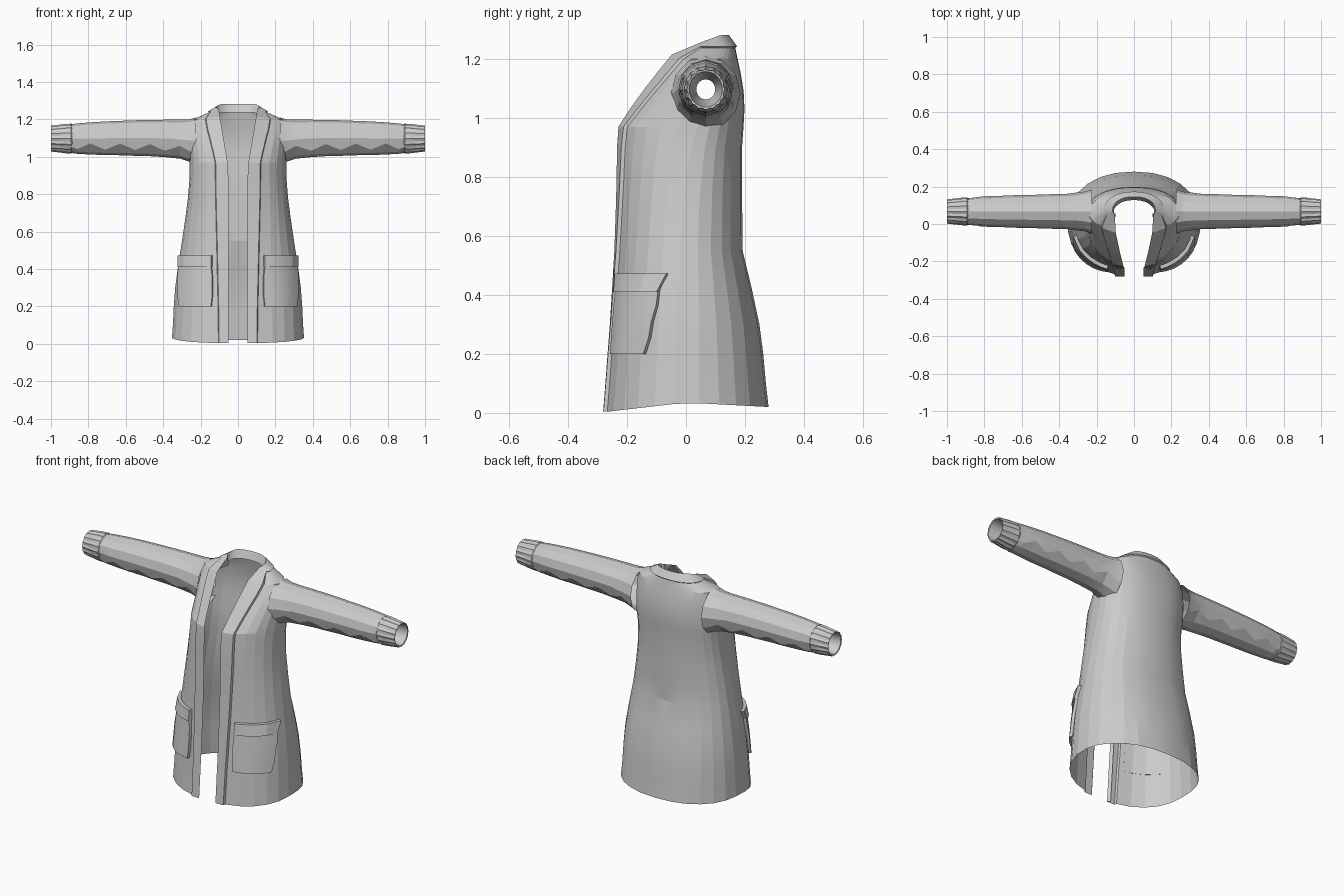
import bpy, bmesh, math
from mathutils import Vector

if "Cube" in bpy.data.objects:
    bpy.data.objects.remove(bpy.data.objects["Cube"])

wool = bpy.data.materials.new("grey wool")
wool.use_nodes = True
COLOR = (0.6, 0.6, 0.6, 1)
wool.diffuse_color = COLOR
wool.node_tree.nodes["Principled BSDF"].inputs["Base Color"].default_value = COLOR

# Body sections: height, half width, front y, widest y, back y, front edge x
SECTIONS = [
    (0.00, .355, -.275, .00, .28, .105), (0.20, .345, -.260, .00, .262, .107),
    (0.33, .335, -.250, .00, .245, .11), (0.55, .300, -.237, .00, .192, .115),
    (0.75, .270, -.230, .00, .19, .12), (0.90, .258, -.228, .02, .19, .122),
    (0.97, .258, -.222, .04, .195, .123), (1.06, .258, -.155, .05, .20, .143),
    (1.14, .258, -.085, .05, .188, .165), (1.20, .240, -.030, .055, .175, .175),
    (1.238, .155, .030, .07, .167, .14)]
LEVELS = [0, .1, .2, .3, .42, .55, .67, .78, .9, .97, 1.03, 1.09, 1.15, 1.2, 1.238]
POWER, SEGS = 2.25, 12


def section(z):
    for lo, hi in zip(SECTIONS, SECTIONS[1:]):
        if z <= hi[0]:
            f = (z - lo[0]) / (hi[0] - lo[0])
            return [p + (q - p) * f for p, q in zip(lo, hi)]
    return SECTIONS[-1]


def depth(x, a):
    return max(0, 1 - (x / a) ** POWER) ** (1 / POWER)


def front_point(x, z, out=0):
    """Point on the front of the body, pushed outwards by a distance."""
    _, a, yf, cy, _, _ = section(z)
    x = min(x, a * 0.985)
    d = depth(x, a)
    n = Vector((x / a ** 2, -d / (cy - yf), 0)).normalized()
    return Vector((x, cy - (cy - yf) * d, z)) + n * out


def body_ring(z):
    """Half ring running from the centre back to the front edge."""
    _, a, yf, cy, yb, xe = section(z)
    end = math.pi - math.asin((xe / a) ** (POWER / 2))
    ring = []
    for i in range(SEGS + 1):
        t = end * i / SEGS
        c, s = math.cos(t), max(0, math.sin(t))
        d = abs(c) ** (2 / POWER)
        y = cy + (yb - cy if c > 0 else yf - cy) * d
        lift = (.035 - (.015 if c > 0 else .032) * d) * max(0, 1 - z / .1)
        ring.append(Vector((a * s ** (2 / POWER), y, z + lift)))
    return ring


def loft(bm, rows, closed=False):
    verts = [[bm.verts.new(p) for p in row] for row in rows]
    n = len(rows[0])
    for r, s in zip(verts, verts[1:]):
        for i in range(n if closed else n - 1):
            j = (i + 1) % n
            bm.faces.new((r[i], r[j], s[j], s[i]))
    return verts


def finish(name, bm, angle=12):
    """Make a mirrored object with soft shading below the given angle."""
    bmesh.ops.recalc_face_normals(bm, faces=bm.faces)
    mesh = bpy.data.meshes.new(name)
    bm.to_mesh(mesh)
    bm.free()
    mesh.materials.append(wool)
    ob = bpy.data.objects.new(name, mesh)
    bpy.context.collection.objects.link(ob)
    mod = ob.modifiers.new("mirror", 'MIRROR')
    mod.merge_threshold = 0.0005
    bpy.ops.object.select_all(action='DESELECT')
    ob.select_set(True)
    bpy.context.view_layer.objects.active = ob
    bpy.ops.object.shade_smooth_by_angle(angle=math.radians(angle))
    return ob


# Body shell with open armholes
rings = [body_ring(z) for z in LEVELS]
bm = bmesh.new()
loft(bm, rings)
holes = []
for f in bm.faces:
    c = f.calc_center_median()
    if c.x > .2 and math.hypot(c.y - .065, c.z - 1.09) < .075:
        holes.append(f)
bmesh.ops.delete(bm, geom=holes, context='FACES')
finish("body", bm)

# Front band running up each edge and round the neck as a collar
rows = []


def band_row(outer, inner, lift, lining):
    rows.append([outer, outer + lift, inner, inner + lining])


for ring, z in zip(rings[:-1], LEVELS):
    f = max(0, (z - .95) / .25)
    inner = Vector((.052 + .045 * f, section(z)[2] - .006 - .012 * f, ring[-1].z + .015 * f))
    band_row(ring[-1], inner, Vector((-.004, -.013, .004 * f)), Vector((.012, .016, 0)))
for p in reversed(rings[-1]):
    back = max(0, min(1, (p.y - .05) / .08))
    inner = Vector((p.x * .74, .07 + (p.y - .07) * .78, 1.258 + .023 * back))
    away = Vector((p.x, p.y - .07, 0)).normalized() * .006
    band_row(p, inner, away + Vector((0, 0, .005)), Vector((-p.x * .04, -.018 * back, -.045)))
bm = bmesh.new()
loft(bm, rows)
finish("front_band_and_collar", bm, 20)

# Sleeves: x, radius, centre height
SIDES = 12
PATH = [(.225, .125, 1.085), (.26, .113, 1.087), (.31, .104, 1.094), (.39, .1, 1.098),
        (.47, .097, 1.1), (.55, .095, 1.1), (.63, .092, 1.1), (.71, .09, 1.099),
        (.79, .086, 1.098), (.86, .081, 1.097), (.91, .074, 1.097)]


def circle(x, r, z, sides, rib=0):
    pts = []
    for i in range(sides):
        t = math.tau * i / sides
        rr = r - rib * (i % 2)
        pts.append(Vector((x, .067 + rr * .94 * math.cos(t), z + rr * math.sin(t))))
    return pts


bm = bmesh.new()
sleeve = []
for k, (x, r, z) in enumerate(PATH):
    pts = circle(x, r, z, SIDES)
    if 1 < k < len(PATH) - 1:
        # Folds zigzag along the lower front and back
        for i in (7, 11):
            pts[i].z += .016 * (-1) ** k
            pts[i].y += .008 * (1 if i == 11 else -1) * (-1) ** k
        for i in (0, 6):
            pts[i].x += .025 * (-1) ** k
    sleeve.append(pts)
loft(bm, sleeve, True)
finish("sleeve", bm)

# Ribbed cuffs with a tapering lining
bm = bmesh.new()
CUFF = [(.885, .073, .0), (.892, .08, .004), (.925, .078, .006), (.965, .073, .006),
        (1.0, .069, .004), (.998, .06, 0), (.93, .05, 0), (.84, .034, 0)]
loft(bm, [circle(x, r, 1.097, 32, rib) for x, r, rib in CUFF], True)
finish("cuff", bm, 25)


# Patch pockets and their folded top hems
def patch(name, x0, x1, z0, z1, puff, cols, levels):
    bm = bmesh.new()
    grid = []
    for j in range(levels + 3):
        v = min(1, max(0, (j - 1) / levels))
        row = []
        for i in range(cols + 3):
            u = min(1, max(0, (i - 1) / cols))
            rim = j in (0, levels + 2) or i in (0, cols + 2)
            corner = .006 * (v in (0, 1)) * (1 - abs(2 * u - 1) < .01)
            x = x0 + (x1 - x0) * u + corner * (1 - 2 * u)
            bulge = puff + .006 * math.sin(math.pi * u) * (1 - v)
            row.append(front_point(x, z0 + (z1 - z0) * v, -.002 if rim else bulge))
        grid.append(row)
    loft(bm, grid)
    finish(name, bm, 15)


patch("pocket", .135, .312, .2, .42, .014, 5, 4)
patch("pocket_hem", .132, .312, .41, .472, .019, 5, 1)
